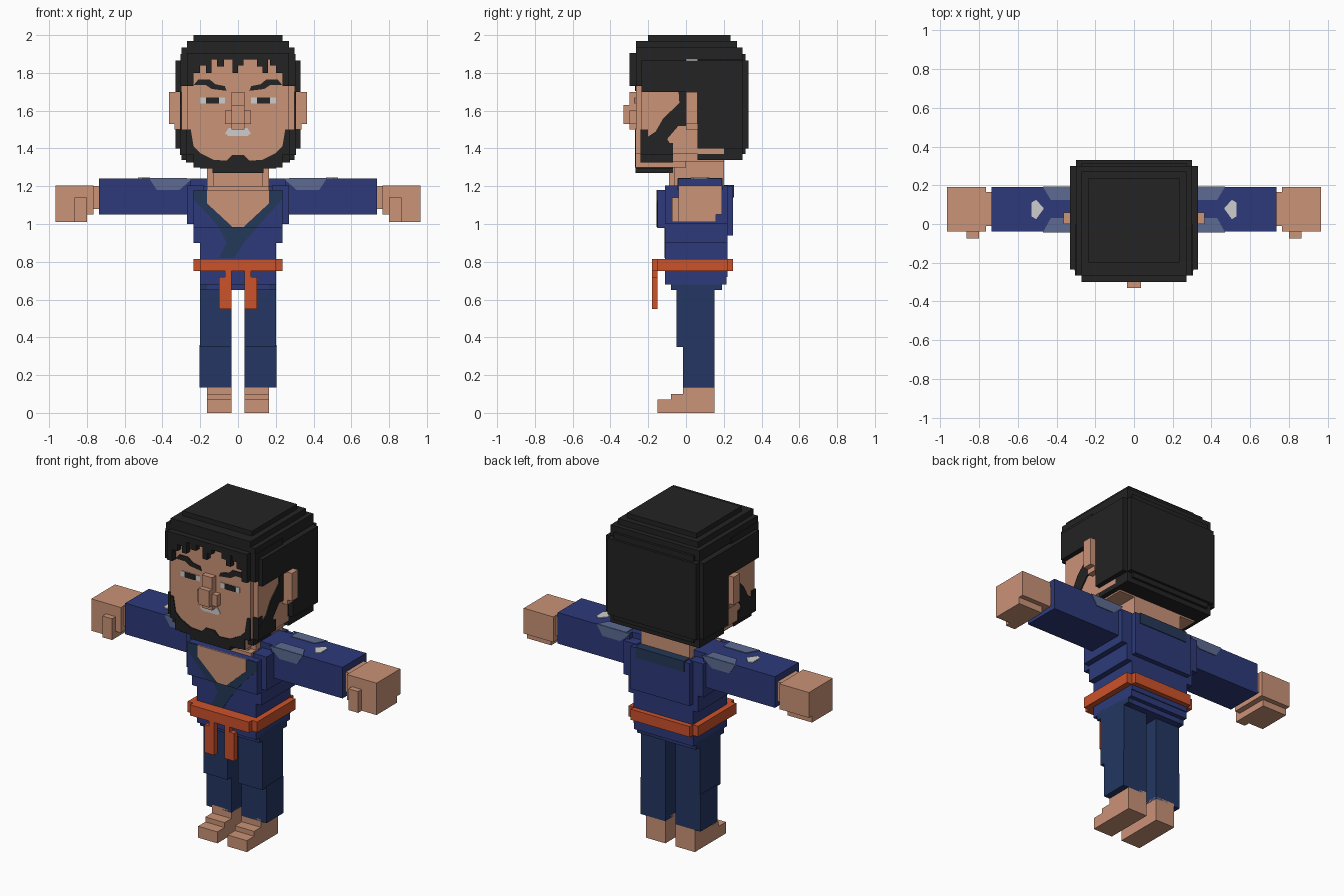
import bpy, bmesh


def srgb(r, g, b):
    return tuple(((c / 255 + 0.055) / 1.055) ** 2.4 if c > 10 else c / 255 / 12.92
                 for c in (r, g, b)) + (1.0,)


def material(name, *rgb):
    m = bpy.data.materials.new(name)
    m.diffuse_color = srgb(*rgb)
    return m


SKIN = material("skin", 203, 147, 120)
HAIR = material("hair black", 35, 35, 35)
SHIRT = material("shirt blue", 45, 58, 122)
PANTS = material("trouser navy", 35, 54, 98)
COLLAR = material("collar navy", 36, 56, 88)
BELT = material("belt orange", 204, 82, 42)
PATCH = material("patch slate", 93, 107, 146)
WHITE = material("pale grey", 206, 206, 206)


def finish(name, bm, mat):
    bmesh.ops.recalc_face_normals(bm, faces=bm.faces[:])
    me = bpy.data.meshes.new(name)
    bm.to_mesh(me)
    bm.free()
    me.materials.append(mat)
    ob = bpy.data.objects.new(name, me)
    bpy.context.collection.objects.link(ob)


def boxes(name, mat, items, mirror=False):
    """Boxes as (x0, x1, y0, y1, z0, z1), optionally repeated on the other side."""
    bm = bmesh.new()
    if mirror:
        items = items + [(-b, -a, *rest) for a, b, *rest in items]
    for x0, x1, y0, y1, z0, z1 in items:
        vs = bmesh.ops.create_cube(bm, size=1)["verts"]
        for v in vs:
            v.co = (x1 if v.co.x > 0 else x0, y1 if v.co.y > 0 else y0, z1 if v.co.z > 0 else z0)
    finish(name, bm, mat)


def sym(*items):
    """Boxes centred on x, given by half width."""
    return [(-w, w, *rest) for w, *rest in items]


def plate(name, mat, pts, axis, pos, depth, mirror=False):
    """Thin plate with outline pts, lying across the given axis."""
    bm = bmesh.new()
    for s in ((1, -1) if mirror else (1,)):
        vs = []
        for a, b in pts:
            p = {"x": (pos, a, b), "y": (a, pos, b), "z": (a, b, pos)}[axis]
            vs.append(bm.verts.new((p[0] * s, p[1], p[2])))
        face = bm.faces.new(vs)
        d = {"x": (depth * s, 0, 0), "y": (0, depth, 0), "z": (0, 0, depth)}[axis]
        ext = bmesh.ops.extrude_face_region(bm, geom=[face], use_keep_orig=True)
        bmesh.ops.translate(bm, vec=d, verts=[g for g in ext["geom"] if isinstance(g, bmesh.types.BMVert)])
    finish(name, bm, mat)


def both(pts):
    """Close a half outline by reflecting it."""
    return pts + [(-x, z) for x, z in reversed(pts)]


# Head, neck, ears and nose
boxes("head", SKIN, sym((.30, -.235, .2, 1.37, 1.86), (.27, -.235, .2, 1.33, 1.86),
                        (.27, -.265, 0, 1.37, 1.88), (.235, -.265, 0, 1.30, 1.4)))
boxes("neck", SKIN, sym((.165, -.06, .2, 1.1, 1.34), (.13, -.09, .1, 1.1, 1.3)))
boxes("ear", SKIN, [(.28, .365, 0, .06, 1.53, 1.70), (.28, .335, 0, .06, 1.50, 1.56)], True)
boxes("nose", SKIN, sym((.035, -.30, -.26, 1.5, 1.7), (.035, -.33, -.26, 1.53, 1.63),
                        (.068, -.30, -.26, 1.53, 1.60)))

# Hair cap with stepped edges
boxes("hair", HAIR, sym(
    (.235, -.2, .235, 1.9, 2.0), (.27, -.265, .27, 1.87, 1.97),
    (.30, -.265, .30, 1.87, 1.935), (.27, -.30, .2, 1.87, 1.905),
    (.30, .05, .33, 1.40, 1.865), (.33, .06, .30, 1.40, 1.865),
    (.30, .06, .30, 1.34, 1.86), (.27, .06, .315, 1.37, 1.9)))
boxes("temple_hair", HAIR, [(.27, .33, -.235, .1, 1.70, 1.865), (.27, .305, -.265, 0, 1.73, 1.9)], True)

# Fringe teeth hanging over the forehead
teeth = [(-.27, .035, 1.73), (-.235, .035, 1.80), (-.2, .03, 1.84), (-.17, .03, 1.80), (-.11, .035, 1.835),
         (-.03, .03, 1.80), (.0, .03, 1.84), (.1, .03, 1.835), (.13, .03, 1.80),
         (.17, .03, 1.84), (.2, .035, 1.80), (.235, .035, 1.73)]
boxes("fringe", HAIR, [(x, x + w, -.30, -.255, z, 1.9) for x, w, z in teeth])

# Beard: chin blocks, front outline and sideburns
boxes("beard_chin", HAIR, sym((.2, -.268, -.07, 1.295, 1.33), (.135, -.268, -.07, 1.27, 1.31)))
boxes("beard_jaw", HAIR, [(.24, .306, -.24, -.07, 1.365, 1.43), (.2, .274, -.24, -.07, 1.325, 1.38),
                          (.27, .306, -.24, -.2, 1.4, 1.50)], True)
plate("beard_front", HAIR, both([(.235, 1.30), (.235, 1.365), (.272, 1.365), (.272, 1.5), (.25, 1.5),
                                 (.235, 1.41), (.2, 1.375), (.13, 1.34), (.06, 1.335), (.03, 1.365)]),
      "y", -.265, -.006)
plate("sideburn", HAIR, [(-.235, 1.40), (-.07, 1.40), (-.10, 1.45), (-.04, 1.52), (0, 1.52), (0, 1.71),
                         (-.04, 1.71), (-.035, 1.64), (-.12, 1.56), (-.16, 1.49), (-.235, 1.44)],
      "x", .299, .008, True)

# Eyes, brows and mouth
boxes("eye_white", WHITE, [(.07, .2, -.269, -.26, 1.638, 1.67)], True)
boxes("pupil", HAIR, [(.10, .17, -.272, -.263, 1.638, 1.67)], True)
plate("eyebrow", HAIR, [(.06, 1.705), (.14, 1.715), (.17, 1.735), (.235, 1.735), (.21, 1.765),
                        (.15, 1.765), (.12, 1.74), (.07, 1.73)], "y", -.264, -.006, True)
plate("mouth", WHITE, both([(.05, 1.465), (.068, 1.48), (.05, 1.508)]), "y", -.264, -.006)

# Jacket body
boxes("jacket", SHIRT, sym(
    (.27, -.11, .22, 1.0, 1.18), (.235, -.15, .2, .98, 1.18), (.235, -.11, .22, .9, 1.05),
    (.2, -.11, .22, .72, 1.0), (.2, -.04, .25, .94, 1.2), (.165, -.08, .19, .65, .8),
    (.2, -.11, .215, .68, .8)))
boxes("shoulder", SHIRT, [(.165, .3, -.02, .16, 1.1, 1.24), (.18, .27, -.11, .22, 1.1, 1.205)], True)

# Open neck with crossed collar
plate("collar", COLLAR, both([(.1, .982), (.16, 1.05), (.235, 1.13), (.235, 1.178)]), "y", -.149, -.004)
plate("collar_wrap", COLLAR, [(.1, .98), (.03, .9), (-.02, .82), (-.1, .82), (-.06, .9), (-.1, .98)],
      "y", -.109, -.005)
plate("chest_skin", SKIN, both([(.03, .985), (.10, 1.05), (.165, 1.11), (.165, 1.18)]), "y", -.15, -.006)
boxes("chest_top", SKIN, sym((.165, -.11, .1, 1.1, 1.2)))
boxes("collar_back", COLLAR, sym((.165, .1, .254, 1.14, 1.206)))

# Sleeves with shoulder patches
boxes("sleeve", SHIRT, [(.25, .735, -.04, .19, 1.05, 1.21), (.25, .735, -.04, .19, 1.2, 1.24)], True)
for n, y, d in (("front", -.039, -.005), ("back", .189, .005)):
    plate("sleeve_patch_" + n, PATCH, [(.24, 1.242), (.47, 1.242), (.43, 1.18), (.31, 1.18)], "y", y, d, True)
for n, y0, y1 in (("front", -.042, .03), ("back", .192, .125)):
    plate("top_patch_" + n, PATCH, [(.27, y0), (.47, y0), (.43, y1), (.27, y1)], "z", 1.238, .006, True)
plate("sleeve_mark", WHITE, [(.465, .08), (.505, .125), (.53, .11), (.53, .04), (.505, .025)],
      "z", 1.239, .006, True)

# Hands with thumbs
boxes("hand", SKIN, [(.73, .80, -.01, .165, 1.08, 1.2), (.765, .965, -.04, .19, 1.05, 1.205),
                     (.80, .965, -.04, .16, 1.01, 1.14), (.80, .865, -.075, 0, 1.01, 1.14)], True)

# Belt with hanging ends
boxes("belt", BELT, sym((.235, -.15, .22, .75, .815), (.2, -.18, .25, .75, .815)))
boxes("belt_end", BELT, [(.035, .10, -.18, -.15, .55, .72), (.035, .07, -.18, -.15, .7, .78)], True)

# Trousers and stepped feet
boxes("trouser_leg", PANTS, [(.035, .2, -.05, .15, .35, .7), (.035, .203, -.015, .15, .135, .36)], True)
boxes("trouser_seat", PANTS, sym((.2, -.08, .19, .65, .69)))
boxes("foot", SKIN, [(.035, .165, -.15, .15, 0, .07), (.035, .165, -.08, .15, .07, .10),
                     (.035, .165, -.015, .15, .10, .15)], True)
